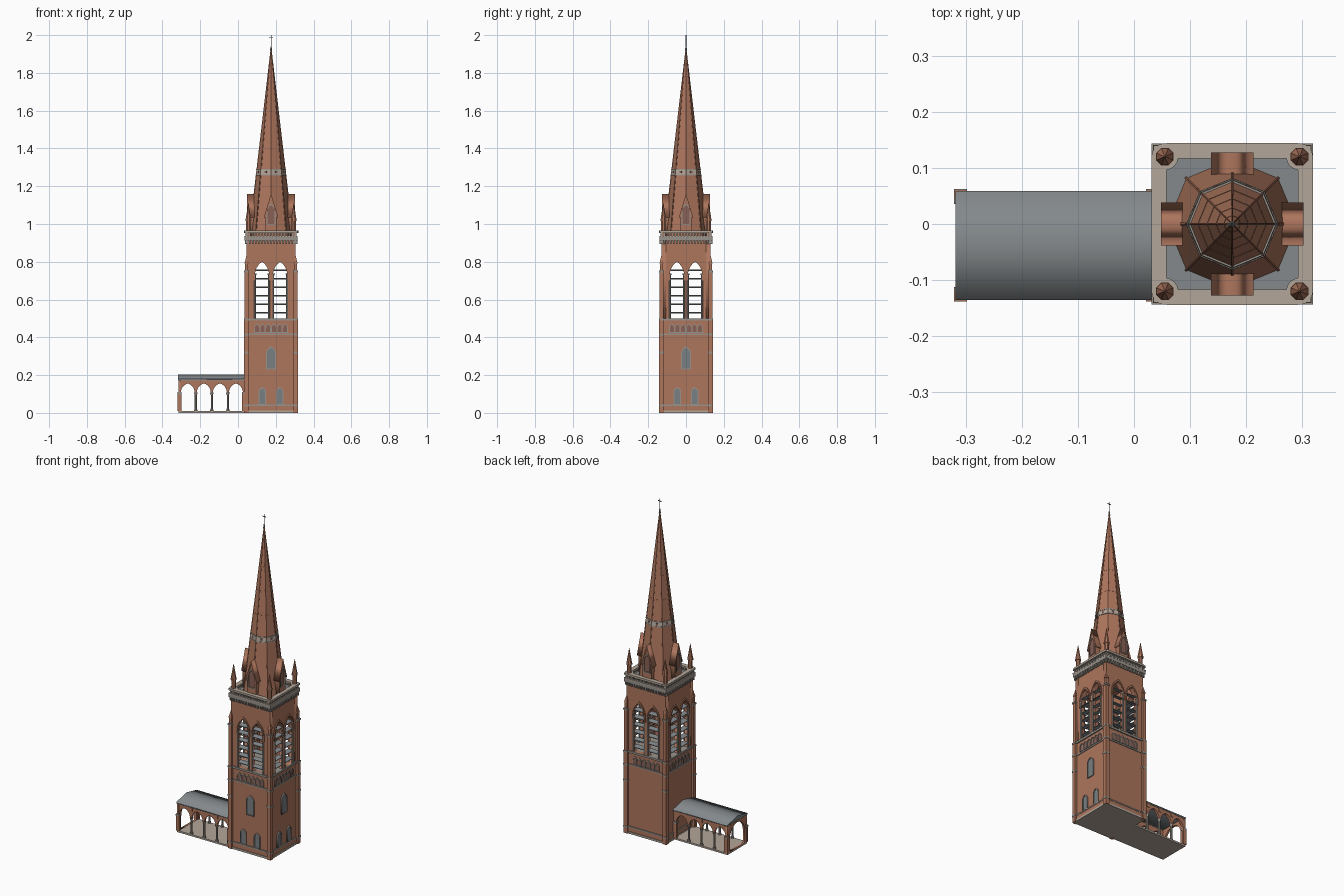
import bpy, bmesh
from math import pi, sin, cos, atan2
from mathutils import Matrix, Vector

if "Cube" in bpy.data.objects:
    bpy.data.objects.remove(bpy.data.objects["Cube"])


def material(name, rgb):
    m = bpy.data.materials.new(name)
    m.use_nodes = True
    m.diffuse_color = (*rgb, 1)
    m.node_tree.nodes["Principled BSDF"].inputs["Base Color"].default_value = (*rgb, 1)
    return m


brick = material("red brick", (0.42, 0.18, 0.11))
dark_brick = material("dark brick", (0.25, 0.12, 0.09))
stone = material("pale stone", (0.45, 0.38, 0.32))
trim = material("grey stone", (0.32, 0.29, 0.26))
slate = material("slate", (0.23, 0.25, 0.26))
glass = material("window grey", (0.19, 0.215, 0.225))
iron = material("dark metal", (0.09, 0.09, 0.09))

T = Matrix.Translation((0.175, 0, 0))
SIDES = [T @ Matrix.Rotation(k * pi / 2, 4, 'Z') for k in range(4)]
I = Matrix.Identity(4)


def add(name, bm, mat, M):
    bm.transform(M)
    bmesh.ops.recalc_face_normals(bm, faces=bm.faces)
    me = bpy.data.meshes.new(name)
    bm.to_mesh(me)
    bm.free()
    me.materials.append(mat)
    ob = bpy.data.objects.new(name, me)
    bpy.context.collection.objects.link(ob)
    return ob


def box(name, x, y, z, mat, M=I):
    """Box from (low, high) pairs."""
    bm = bmesh.new()
    size = [b - a for a, b in (x, y, z)]
    mid = [(a + b) / 2 for a, b in (x, y, z)]
    bmesh.ops.create_cube(bm, size=1, matrix=Matrix.Translation(mid) @ Matrix.Diagonal((*size, 1)))
    return add(name, bm, mat, M)


def slab(name, half, z0, z1, mat):
    return box(name, (-half, half), (-half, half), (z0, z1), mat, T)


def cone(name, r0, r1, z0, z1, mat, M=I, n=8, turn=0):
    bm = bmesh.new()
    bmesh.ops.create_cone(bm, cap_ends=True, segments=n, radius1=r0, radius2=r1, depth=z1 - z0,
                          matrix=Matrix.Translation((0, 0, (z0 + z1) / 2)) @ Matrix.Rotation(turn, 4, 'Z'))
    return add(name, bm, mat, M)


def panel(name, outline, holes, y0, y1, mat, M=I):
    """Upright plate from an x-z outline with holes, running from y0 to y1."""
    cu = bpy.data.curves.new(name, 'CURVE')
    cu.dimensions = '2D'
    cu.fill_mode = 'BOTH'
    cu.extrude = (y1 - y0) / 2
    for loop in [outline] + holes:
        sp = cu.splines.new('POLY')
        sp.points.add(len(loop) - 1)
        for p, (u, v) in zip(sp.points, loop):
            p.co = (u, v, 0, 1)
        sp.use_cyclic_u = True
    tmp = bpy.data.objects.new(name, cu)
    bpy.context.collection.objects.link(tmp)
    dg = bpy.context.evaluated_depsgraph_get()
    me = bpy.data.meshes.new_from_object(tmp.evaluated_get(dg))
    bm = bmesh.new()
    bm.from_mesh(me)
    bpy.data.objects.remove(tmp)
    bpy.data.curves.remove(cu)
    bpy.data.meshes.remove(me)
    bmesh.ops.remove_doubles(bm, verts=bm.verts, dist=1e-5)
    return add(name, bm, mat, M @ Matrix.Translation((0, (y0 + y1) / 2, 0)) @ Matrix.Rotation(pi / 2, 4, 'X'))


def arch(cx, w, spring, top, n=6):
    """Pointed arch curve from right springing to left springing."""
    a, h = w / 2, top - spring
    r = (a * a + h * h) / (2 * a)
    end = atan2(h, r - a)
    right = [(a - r + r * cos(end * i / n), spring + r * sin(end * i / n)) for i in range(n + 1)]
    return [(cx + x, z) for x, z in right] + [(cx - x, z) for x, z in right[-2::-1]]


def lancet(cx, w, z0, spring, top):
    return [(cx - w / 2, z0), (cx + w / 2, z0)] + arch(cx, w, spring, top)


def rect(x0, x1, z0, z1):
    return [(x0, z0), (x1, z0), (x1, z1), (x0, z1)]


# Tower shaft, plinth and string courses
W = 0.13
slab("tower_base", 0.138, 0, 0.012, stone)
slab("tower_lower_shaft", W, 0.012, 0.49, brick)
slab("plinth", 0.134, 0.012, 0.04, brick)
slab("plinth_course", 0.136, 0.036, 0.044, trim)
slab("arcade_course", 0.134, 0.412, 0.42, trim)
slab("belfry_sill_course", 0.137, 0.488, 0.5, trim)
slab("belfry_ceiling", W - 0.01, 0.86, 0.92, brick)
slab("cornice", 0.14, 0.912, 0.93, trim)
slab("roof_deck", 0.13, 0.93, 0.936, slate)

for k, F in enumerate(SIDES):
    # Belfry wall with twin lancets
    opens = [lancet(s * 0.048, 0.075, 0.5, 0.73, 0.8) for s in (-1, 1)]
    end = W if k % 2 == 0 else W - 0.025
    panel("belfry_wall", rect(-end, end, 0.5 - 0.005, 0.912), opens, -W, -W + 0.025, brick, F)
    for s in (-1, 1):
        cx = s * 0.048
        panel("belfry_hood_mould", lancet(cx, 0.09, 0.7, 0.73, 0.814),
              [lancet(cx, 0.076, 0.701, 0.73, 0.801)], -W - 0.006, -W, brick, F)
        for e in (-1, 1):
            at = F @ Matrix.Translation((cx + e * 0.037, -W + 0.001, 0))
            cone("belfry_jamb_shaft", 0.005, 0.005, 0.5, 0.73, trim, at)
            cone("belfry_capital", 0.005, 0.009, 0.725, 0.738, trim, at)
        for i in range(6):
            tilt = Matrix.Translation((cx, -W + 0.014, 0.53 + i * 0.045)) @ Matrix.Rotation(0.2, 4, 'X')
            box("louvre", (-0.038, 0.038), (-0.015, 0.015), (-0.002, 0.002), slate, F @ tilt)
    # Blind arcade band
    for i in range(6):
        cx = -0.075 + i * 0.03
        panel("blind_arch", lancet(cx, 0.022, 0.426, 0.45, 0.468), [], -W - 0.002, -W + 0.002, dark_brick, F)
        panel("blind_arch_frame", lancet(cx, 0.028, 0.423, 0.45, 0.473),
              [lancet(cx, 0.021, 0.427, 0.45, 0.467)], -W - 0.005, -W, trim, F)
    # Lower windows on the two public faces
    if k < 2:
        for cx, w, z0, sp, top in ((0, 0.042, 0.235, 0.315, 0.345),
                                   (-0.046, 0.03, 0.046, 0.11, 0.13), (0.046, 0.03, 0.046, 0.11, 0.13)):
            panel("window", lancet(cx, w, z0, sp, top), [], -W - 0.003, -W + 0.003, glass, F)
            panel("window_surround", lancet(cx, w + 0.01, z0 - 0.005, sp, top + 0.006),
                  [lancet(cx, w, z0, sp, top)], -W - 0.007, -W, trim, F)
    # Corner buttress with moulded bands and a pointed cap
    B = F @ Matrix.Translation((-W, -W, 0))
    for h, z0, z1 in ((0.0125, 0, 0.5), (0.0105, 0.5, 0.75), (0.008, 0.75, 0.79)):
        box("corner_buttress", (-h, h), (-h, h), (z0, z1), brick, B)
    for z in (0.04, 0.32, 0.415, 0.494, 0.748):
        box("buttress_band", (-0.0138, 0.0138), (-0.0138, 0.0138), (z - 0.005, z + 0.005), trim, B)
    cone("buttress_cap", 0.015, 0, 0.79, 0.835, brick, B, 4, pi / 4)
    # Corbel table and pierced parapet
    for i in range(17):
        x = -0.128 + i * 0.016
        box("corbel", (x - 0.004, x + 0.004), (-0.139, -0.12), (0.893, 0.912), trim, F)
        box("parapet_baluster", (x - 0.004, x + 0.004), (-0.136, -0.126), (0.93, 0.955), trim, F)
    box("parapet_foot", (-0.141, 0.141), (-0.141, -0.119), (0.93, 0.937), stone, F)
    box("parapet_rail", (-0.117, 0.117), (-0.144, -0.117), (0.953, 0.965), stone, F)
    # Corner pinnacle
    P = F @ Matrix.Translation((-0.12, -0.12, 0))
    cone("parapet_corner", 0.024, 0.024, 0.953, 0.965, stone, P, 16)
    box("parapet_corner_block", (-0.02, 0.003), (-0.02, 0.003), (0.953, 0.965), stone, P)
    cone("pinnacle_shaft", 0.013, 0.013, 0.93, 1.02, brick, P, turn=pi / 8)
    cone("pinnacle_collar", 0.017, 0.017, 1.015, 1.023, brick, P, turn=pi / 8)
    cone("pinnacle_spire", 0.016, 0.001, 1.023, 1.11, brick, P, turn=pi / 8)
    # Gabled spire window
    gable = [(-0.03, 0.936), (0.03, 0.936), (0.03, 1.05), (0, 1.145), (-0.03, 1.05)]
    light = lancet(0, 0.038, 1.0, 1.065, 1.1)
    panel("lucarne_body", gable, [], -0.117, -0.05, brick, F)
    panel("lucarne_front", gable, [light], -0.123, -0.117, brick, F)
    panel("lucarne_light", light, [], -0.119, -0.116, dark_brick, F)
    panel("lucarne_frame", lancet(0, 0.046, 0.994, 1.065, 1.109), [light], -0.126, -0.12, trim, F)
    panel("lucarne_roof", [(-0.038, 1.035), (-0.03, 1.035), (0, 1.142), (0.03, 1.035), (0.038, 1.035), (0, 1.16)],
          [], -0.127, -0.06, brick, F)

# Octagonal spire with ribs, courses, pierced stone band
R, Z0, Z1 = 0.116, 0.93, 1.935


def radius(z):
    return R * (Z1 - z) / (Z1 - Z0)


cone("spire", R, 0.001, Z0, Z1, brick, T)
for z in (1.41, 1.55, 1.69, 1.81):
    cone("spire_course", radius(z) + 0.0015, radius(z + 0.005) + 0.0015, z, z + 0.005, brick, T)
cone("spire_stone_band", radius(1.262) + 0.002, radius(1.288) + 0.002, 1.262, 1.288, stone, T)
for z in (1.258, 1.286):
    cone("spire_band_edge", radius(z) + 0.004, radius(z + 0.005) + 0.004, z, z + 0.005, trim, T)
rib_dir = Vector((R, 0, Z0 - Z1))
for k in range(8):
    O = T @ Matrix.Rotation(k * pi / 4, 4, 'Z')
    lean = Matrix.Translation((0, 0, Z1)) @ rib_dir.to_track_quat('Z', 'Y').to_matrix().to_4x4()
    cone("spire_rib", 0.0015, 0.003, 0, rib_dir.length, brick, O @ lean, 6)
    H = O @ Matrix.Rotation(pi / 8, 4, 'Z')
    r = radius(1.275) * cos(pi / 8) + 0.002
    box("spire_band_opening", (r - 0.003, r + 0.002), (-0.006, 0.006), (1.269, 1.281), dark_brick, H)

# Finial cross
cone("finial", 0.006, 0.003, 1.915, 1.94, trim, T)
cone("cross_post", 0.0018, 0.0018, 1.93, 2.0, iron, T, 6)
box("cross_arm", (-0.011, 0.011), (-0.0015, 0.0015), (1.984, 1.988), iron, T)

# Covered walk: floor, arcades, end arch, roof
X0, X1, Y0, Y1 = -0.316, 0.046, -0.132, 0.056
YM = (Y0 + Y1) / 2
PITCH, SPRING = 0.085, 0.107
centres = [-0.266 + i * PITCH for i in range(4)]
box("walk_floor", (X0, X1), (Y0, Y1), (0, 0.01), stone)
outline = [(X0, 0.178), (X0, SPRING)]
for c in centres:
    outline += arch(c, 0.074, SPRING, 0.156)[::-1]
outline += [(X1, SPRING), (X1, 0.178)]
for y, out in ((Y0 + 0.008, -1), (Y1 - 0.008, 1)):
    panel("arcade_wall", outline, [], y - 0.007, y + 0.007, brick)
    for c in centres[:-1]:
        x = c + PITCH / 2
        C = Matrix.Translation((x, y, 0))
        cone("arcade_column", 0.006, 0.006, 0.01, SPRING, trim, C, 10)
        cone("column_base", 0.01, 0.007, 0.01, 0.022, trim, C, 10)
        cone("column_capital", 0.006, 0.011, 0.095, SPRING + 0.001, trim, C, 10)
        box("arcade_pilaster", (x - 0.01, x + 0.01), sorted((y, y + out * 0.0095)), (0.15, 0.172), brick)
    for x0, x1 in ((X0, X0 + 0.013), (0.026, 0.046)):
        box("arcade_end_pier", (x0, x1), (y - 0.008, y + 0.008), (0.01, SPRING + 0.002), brick)
    for x0, x1 in ((-0.32, -0.298), (0.022, 0.046)):
        box("pier_buttress", (x0, x1), sorted((y, y + out * 0.013)), (0.01, 0.11), brick)
        box("pier_band", (x0 - 0.0005, x1), sorted((y - out * 0.012, y + out * 0.014)), (0.1, 0.11), trim)
    box("arcade_cornice", (X0, X1), (y - 0.009, y + 0.009), (0.172, 0.179), trim)
half = (Y1 - Y0) / 2
E = Matrix.Translation((0, YM, 0)) @ Matrix.Rotation(-pi / 2, 4, 'Z')
panel("end_gable", [(-half, 0.01), (half, 0.01), (half, 0.178), (0, 0.196), (-half, 0.178)],
      [lancet(0, 0.14, 0.011, 0.09, 0.163)], X0, X0 + 0.012, brick, E)
panel("walk_roof", [(-half - 0.003, 0.174), (half + 0.003, 0.174), (half + 0.003, 0.181), (0, 0.202),
                    (-half - 0.003, 0.181)], [rect(-half + 0.016, half - 0.016, 0.1745, 0.178)],
      -0.318, 0.046, slate, E)
